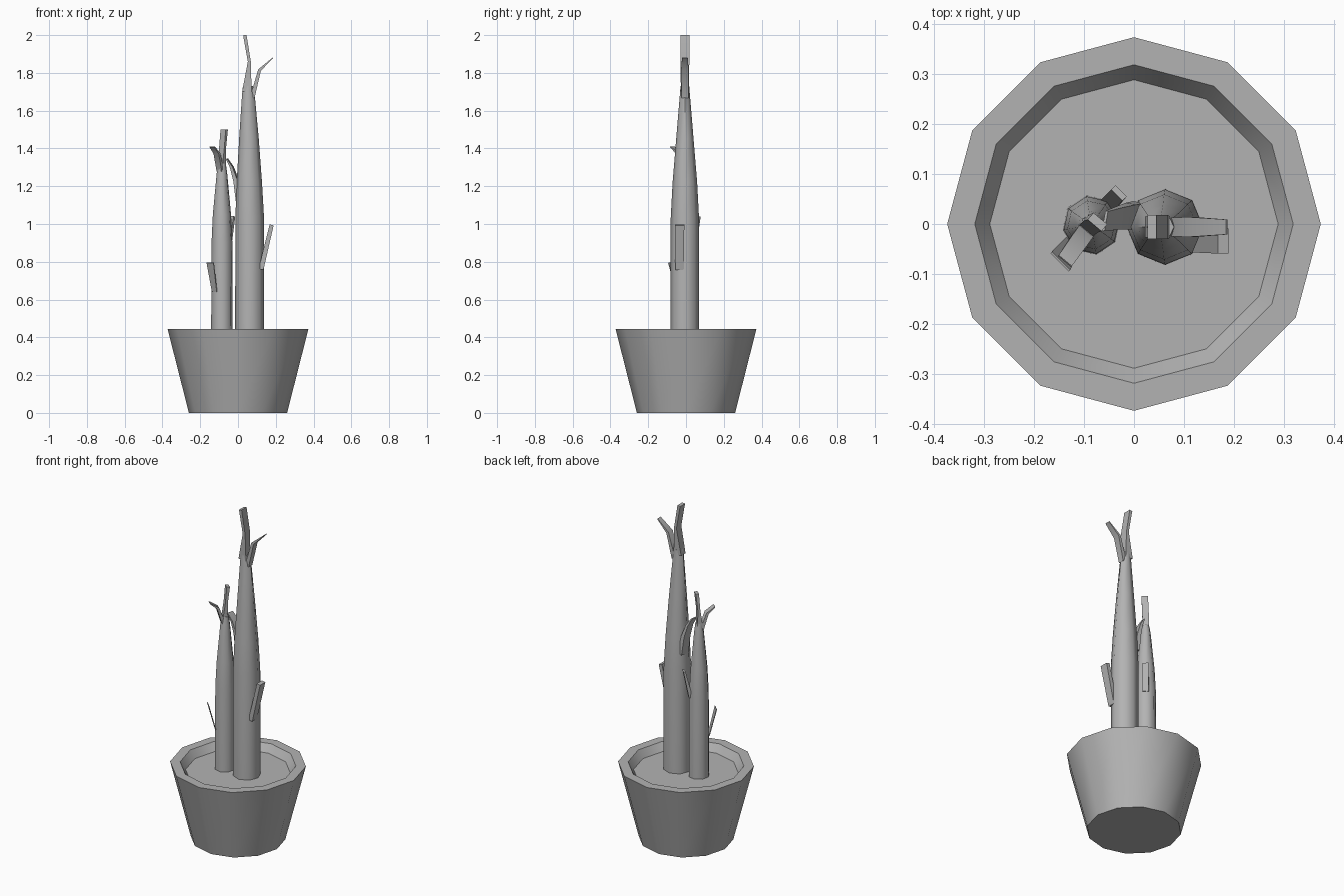
import bpy, bmesh
from math import sin, cos, tau, radians
from mathutils import Vector

grey = bpy.data.materials.new("dark_grey")
grey.diffuse_color = (0.45, 0.45, 0.45, 1)


def finish(name, bm, angle=50):
    bmesh.ops.recalc_face_normals(bm, faces=bm.faces)
    mesh = bpy.data.meshes.new(name)
    bm.to_mesh(mesh)
    bm.free()
    mesh.materials.append(grey)
    obj = bpy.data.objects.new(name, mesh)
    bpy.context.collection.objects.link(obj)
    bpy.ops.object.select_all(action='DESELECT')
    obj.select_set(True)
    bpy.context.view_layer.objects.active = obj
    bpy.ops.object.shade_smooth_by_angle(angle=radians(angle))
    return obj


def bridge(bm, loops):
    for a, b in zip(loops, loops[1:]):
        for i in range(len(a)):
            j = (i + 1) % len(a)
            bm.faces.new((a[i], a[j], b[j], b[i]))
    bm.faces.new(loops[0])
    bm.faces.new(loops[-1])


def stack(name, rings, sides, turn=0.0):
    """Capped tube from rings of (centre x, centre y, z, radius x, radius y)."""
    bm = bmesh.new()
    loops = []
    for x, y, z, rx, ry in rings:
        angles = [radians(turn) + tau * i / sides for i in range(sides)]
        loops.append([bm.verts.new((x + rx * cos(a), y + ry * sin(a), z)) for a in angles])
    bridge(bm, loops)
    return finish(name, bm)


def strip(name, path, degrees):
    """Flat branch along (x, y, z, thickness, width); width lies at the given heading."""
    across = Vector((cos(radians(degrees)), sin(radians(degrees)), 0))
    pts = [Vector(p[:3]) for p in path]
    bm = bmesh.new()
    loops = []
    for i, p in enumerate(pts):
        along = pts[min(i + 1, len(pts) - 1)] - pts[max(i - 1, 0)]
        out = along.cross(across).normalized()
        t, w = path[i][3] / 2, path[i][4] / 2
        loops.append([bm.verts.new(p + out * t * a + across * w * b)
                      for a, b in ((-1, -1), (1, -1), (1, 1), (-1, 1))])
    bridge(bm, loops)
    return finish(name, bm)


# Pot with a thick rim, closed by the soil surface
stack("pot", [(0, 0, z, r, r) for r, z in
              ((0.26, 0), (0.373, 0.445), (0.318, 0.445), (0.288, 0.40))], 12)

# Tall trunk and its branches
stack("tall_trunk", [(0.062, -0.006, 0.39, 0.077, 0.076), (0.062, -0.006, 1.03, 0.076, 0.075),
                     (0.060, -0.006, 1.22, 0.067, 0.065), (0.058, -0.006, 1.45, 0.052, 0.046),
                     (0.055, -0.006, 1.68, 0.034, 0.027), (0.053, -0.006, 1.73, 0.027, 0.023)], 8)
strip("tall_top_branch", [(0.047, -0.006, 1.70, 0.050, 0.042), (0.060, -0.006, 1.86, 0.016, 0.047),
                          (0.036, -0.006, 2.0, 0.018, 0.047)], 90)
strip("tall_right_branch", [(0.076, -0.006, 1.67, 0.024, 0.036), (0.114, -0.006, 1.815, 0.016, 0.040),
                            (0.185, -0.006, 1.88, 0.004, 0.030)], 90)
strip("tall_low_branch", [(0.122, -0.034, 0.76, 0.026, 0.045), (0.178, -0.034, 0.995, 0.022, 0.05)], 90)
strip("tall_left_branch", [(0.008, 0.016, 1.12, 0.03, 0.055), (-0.010, 0.016, 1.23, 0.022, 0.05),
                           (-0.032, 0.012, 1.30, 0.014, 0.045),
                           (-0.058, 0.006, 1.345, 0.006, 0.04)], 80)

# Short trunk and its branches
stack("short_trunk", [(-0.085, -0.002, 0.39, 0.058, 0.060), (-0.085, -0.002, 0.90, 0.056, 0.058),
                      (-0.085, -0.002, 1.05, 0.049, 0.049), (-0.085, -0.002, 1.27, 0.028, 0.028),
                      (-0.085, -0.002, 1.32, 0.021, 0.021)], 8, 10)
strip("short_top_branch", [(-0.088, -0.004, 1.28, 0.034, 0.036), (-0.082, 0.0, 1.40, 0.014, 0.036),
                           (-0.073, 0.004, 1.50, 0.018, 0.036)], -40)
strip("short_left_branch", [(-0.093, -0.010, 1.28, 0.02, 0.036), (-0.112, -0.037, 1.375, 0.014, 0.036),
                            (-0.138, -0.074, 1.41, 0.004, 0.034)], -40)
strip("short_low_branch", [(-0.124, -0.040, 0.64, 0.004, 0.036), (-0.147, -0.075, 0.795, 0.004, 0.052)], -45)
strip("short_back_branch", [(-0.054, 0.036, 0.88, 0.020, 0.034), (-0.030, 0.062, 1.04, 0.012, 0.032)], -45)
